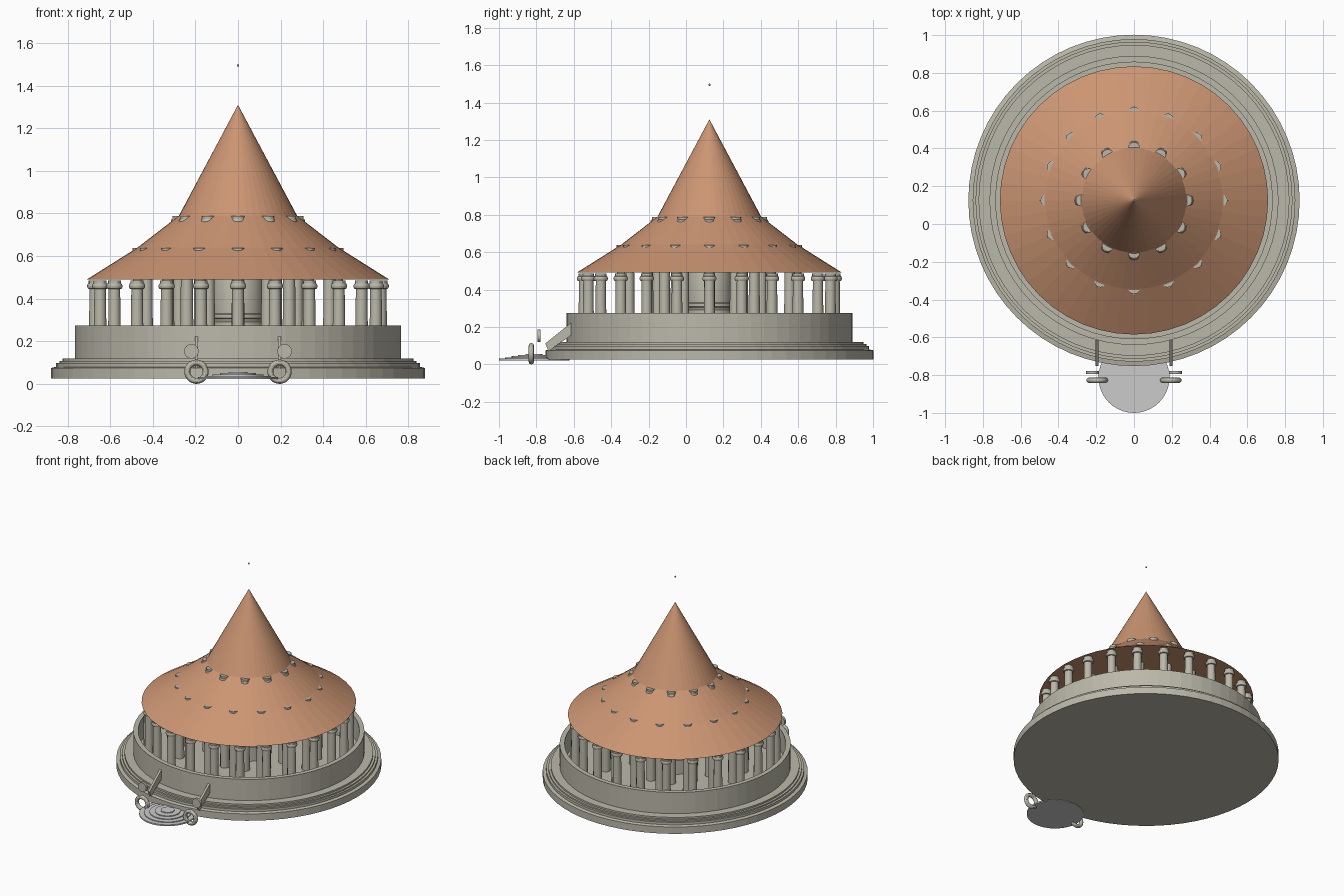
import bpy, bmesh
from math import pi, sin, cos
from mathutils import Vector

if "Cube" in bpy.data.objects:
    bpy.data.objects.remove(bpy.data.objects["Cube"])

CY = 0.125  # centre of the round building


def material(name, rgb):
    m = bpy.data.materials.new(name)
    m.diffuse_color = (*rgb, 1)
    m.use_nodes = True
    m.node_tree.nodes["Principled BSDF"].inputs["Base Color"].default_value = m.diffuse_color
    return m


STONE = material("stone", (0.50, 0.48, 0.40))
TILE = material("roof_tile", (0.60, 0.30, 0.17))


def add(name, bm, loc, mat=None, smooth=False):
    bmesh.ops.recalc_face_normals(bm, faces=bm.faces)
    me = bpy.data.meshes.new(name)
    bm.to_mesh(me)
    bm.free()
    ob = bpy.data.objects.new(name, me)
    bpy.context.collection.objects.link(ob)
    ob.location = loc
    if mat:
        me.materials.append(mat)
    if smooth:
        bpy.ops.object.select_all(action='DESELECT')
        ob.select_set(True)
        bpy.context.view_layer.objects.active = ob
        bpy.ops.object.shade_smooth_by_angle()
    return ob


def lathe(name, profile, n, loc, mat=None, smooth=False):
    """Revolve (radius, height) points round z; ends on the axis close the solid."""
    bm = bmesh.new()
    vs = [bm.verts.new((r, 0, z)) for r, z in profile]
    es = [bm.edges.new(p) for p in zip(vs, vs[1:])]
    bmesh.ops.spin(bm, geom=vs + es, axis=(0, 0, 1), cent=(0, 0, 0),
                   angle=2 * pi, steps=n, use_duplicate=False)
    bmesh.ops.remove_doubles(bm, verts=bm.verts, dist=1e-5)
    return add(name, bm, loc, mat, smooth)


def slab(name, outline, thick, x, mat):
    """Extrude a (y, z) outline along x."""
    bm = bmesh.new()
    f = bm.faces.new([bm.verts.new((x - thick / 2, y, z)) for y, z in outline])
    ext = bmesh.ops.extrude_face_region(bm, geom=[f])
    bmesh.ops.translate(bm, vec=(thick, 0, 0),
                        verts=[v for v in ext["geom"] if isinstance(v, bmesh.types.BMVert)])
    return add(name, bm, (0, 0, 0), mat)


# stepped circular platform with parapet wall
lathe("stepped_platform", [
    (0, .025), (.877, .025), (.877, .075), (.854, .08), (.854, .098), (.839, .098),
    (.839, .108), (.823, .108), (.823, .12), (.765, .12), (.765, .275),
    (.732, .275), (.732, .12), (0, .12)], 64, (0, CY, 0), STONE)

# central shrine under the roof
lathe("central_shrine", [
    (0, .12), (.15, .12), (.15, .22), (.125, .22), (.125, .29), (.12, .295),
    (.12, .305), (.125, .31), (.125, .325), (.118, .33), (.118, .50), (.09, .58),
    (.03, .63), (0, .66)], 32, (0, CY, 0), STONE, True)

# three rings of columns: ring radius, count, top height
for row, (radius, count, top) in enumerate(
        [(.67, 24, .485), (.465, 16, .638), (.277, 12, .787)]):
    first = None
    for i in range(count):
        a = 2 * pi * i / count
        loc = (radius * sin(a), CY - radius * cos(a), 0)
        name = f"column_row{row + 1}_{i + 1}"
        if first is None:
            first = lathe(name, [
                (0, .12), (.031, .12), (.027, top - .04), (.034, top - .038),
                (.038, top - .03), (.038, top - .022), (.034, top - .014),
                (.031, top - .013), (.031, top), (0, top)], 12, loc, STONE, True)
        else:
            ob = bpy.data.objects.new(name, first.data)
            ob.location = loc
            bpy.context.collection.objects.link(ob)

# conical tiered roof and finial
lathe("tiered_roof", [
    (0, .49), (.71, .49), (.47, .641), (.277, .79), (0, 1.31)],
    48, (0, CY, 0), TILE)
bm = bmesh.new()
bmesh.ops.create_uvsphere(bm, u_segments=12, v_segments=8, radius=.006)
add("finial_tip", bm, (0, CY, 1.495), STONE, True)

# concentric threshold stone at the entrance
lathe("threshold_stone", [
    (0, .022), (.188, .022), (.188, .032), (.155, .032), (.155, .038), (.12, .038),
    (.12, .044), (.085, .044), (.085, .05), (.045, .05), (.045, .056), (0, .056)],
    40, (0, -.812, 0))

# entrance pieces on both sides
for side, s in (("left", -1), ("right", 1)):
    slab(f"balustrade_{side}", [(-.735, .07), (-.615, .155), (-.615, .222), (-.752, .112)],
         .016, s * .195, STONE)
    # guard stone disc, facing the front
    ob = lathe(f"guard_stone_{side}", [(0, -.009), (.034, -.009), (.034, .009), (0, .009)],
               24, (s * .219, -.786, .153), STONE, True)
    ob.rotation_euler.x = pi / 2
    # scroll ring: circle profile revolved
    ring = [(.043 + .014 * cos(2 * pi * k / 12), .014 * sin(2 * pi * k / 12))
            for k in range(13)]
    ob = lathe(f"scroll_ring_{side}", ring, 32, (s * .195, -.827, .057), STONE, True)
    ob.rotation_euler.x = pi / 2
